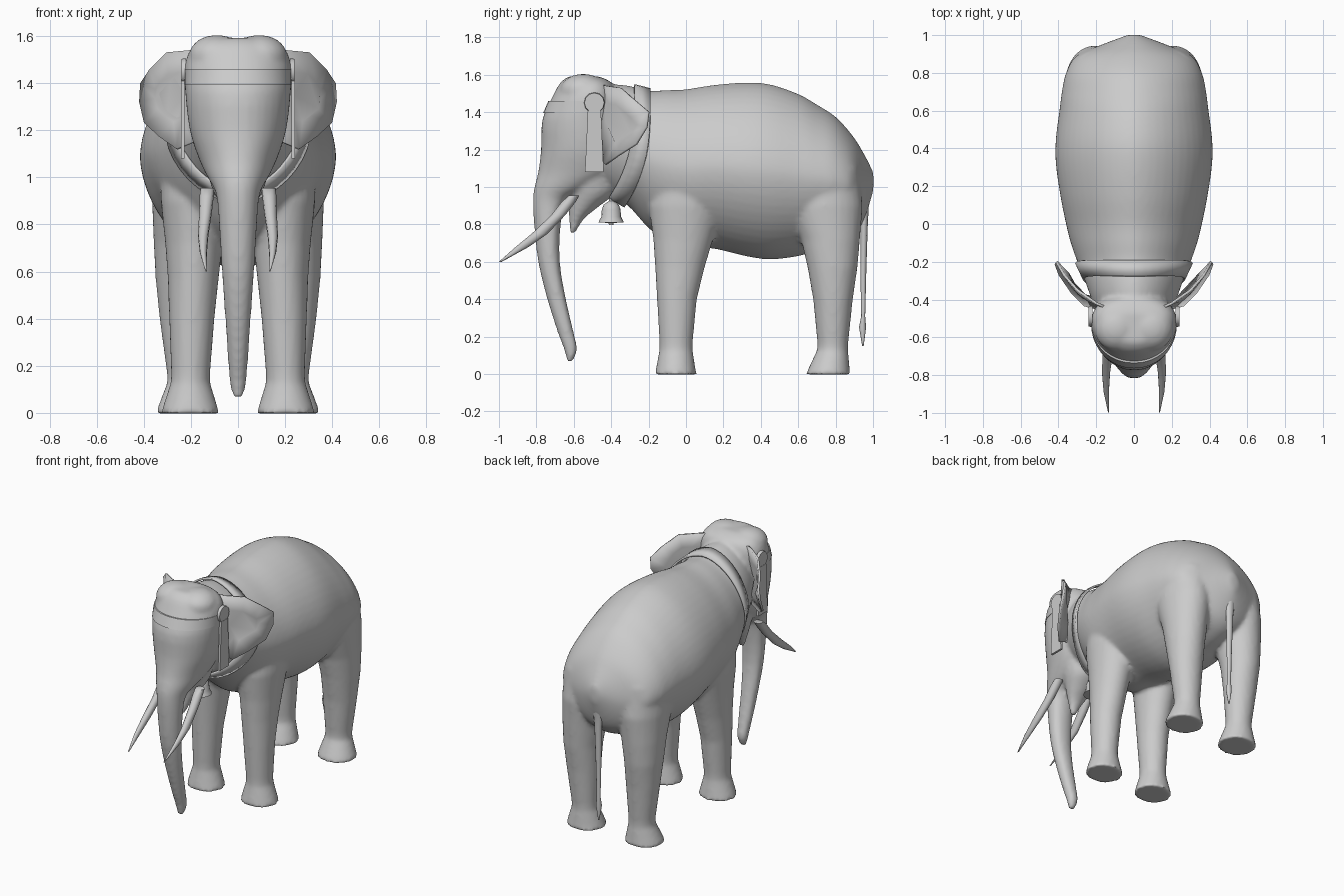
import bpy, bmesh, math
from mathutils import Matrix

grey = bpy.data.materials.new("warm_grey")
grey.diffuse_color = (0.6, 0.6, 0.6, 1)


def refine(sections, steps):
    """Smooth in-between sections along a spline."""
    out = []
    last = len(sections) - 1
    for i in range(last):
        quad = [sections[min(max(i + d, 0), last)] for d in (-1, 0, 1, 2)]
        for k in range(steps):
            t = k / steps
            out.append([0.5 * (2 * b + (c - a) * t + (2 * a - 5 * b + 4 * c - d) * t * t
                               + (3 * b - a - 3 * c + d) * t ** 3)
                        for a, b, c, d in zip(*quad)])
    return out + [sections[-1]]


def rounded(v, power):
    return math.copysign(abs(v) ** (2 / power), v)


def loft(bm, axis, sections, n=20, power=2.0, side=1, taper=0.0):
    """Closed tube. Section: position on axis, low, high, half width, centre x."""
    rings = []
    for pos, lo, hi, rx, *cx in sections:
        c = cx[0] if cx else 0
        ring = []
        for i in range(n):
            t = 2 * math.pi * i / n
            k = rounded(math.cos(t), power)
            x = c + rx * rounded(math.sin(t), power) * (1 + taper * k)
            w = (lo + hi) / 2 + (hi - lo) / 2 * k
            co = (side * x, pos, w) if axis == 'y' else (side * x, w, pos)
            ring.append(bm.verts.new(co))
        rings.append(ring)
    for a, b in zip(rings, rings[1:]):
        for i in range(n):
            j = (i + 1) % n
            bm.faces.new((a[i], a[j], b[j], b[i]))
    bm.faces.new(rings[0])
    bm.faces.new(rings[-1])


def finish(bm, name, angle=50):
    bmesh.ops.recalc_face_normals(bm, faces=bm.faces)
    me = bpy.data.meshes.new(name)
    bm.to_mesh(me)
    bm.free()
    me.materials.append(grey)
    ob = bpy.data.objects.new(name, me)
    bpy.context.collection.objects.link(ob)
    bpy.ops.object.select_all(action='DESELECT')
    ob.select_set(True)
    bpy.context.view_layer.objects.active = ob
    bpy.ops.object.shade_smooth_by_angle(angle=math.radians(angle))
    return ob


# Barrel of the body with neck and rump
skin = bmesh.new()
loft(skin, 'y', refine([
    (-0.52, 1.05, 1.50, 0.18), (-0.40, 0.96, 1.545, 0.225),
    (-0.30, 0.89, 1.54, 0.26), (-0.20, 0.78, 1.515, 0.30),
    (-0.10, 0.71, 1.518, 0.335), (0.0, 0.68, 1.522, 0.36),
    (0.15, 0.67, 1.545, 0.39), (0.32, 0.63, 1.558, 0.414),
    (0.45, 0.613, 1.548, 0.414), (0.60, 0.63, 1.497, 0.395),
    (0.70, 0.66, 1.44, 0.382), (0.80, 0.69, 1.375, 0.36),
    (0.89, 0.74, 1.275, 0.305), (0.95, 0.82, 1.18, 0.17),
    (1.002, 0.98, 1.08, 0.03)], 4), n=56, power=1.75)

# Head running down into the trunk
loft(skin, 'z', refine([
    (1.592, -0.625, -0.47, 0.13), (1.56, -0.67, -0.40, 0.185),
    (1.49, -0.71, -0.37, 0.222), (1.36, -0.768, -0.36, 0.222),
    (1.20, -0.775, -0.36, 0.203), (1.08, -0.79, -0.38, 0.165),
    (1.0, -0.81, -0.50, 0.128), (0.93, -0.818, -0.635, 0.092),
    (0.80, -0.812, -0.67, 0.08), (0.60, -0.79, -0.675, 0.068),
    (0.40, -0.742, -0.642, 0.054), (0.22, -0.685, -0.60, 0.042),
    (0.13, -0.652, -0.583, 0.035), (0.067, -0.637, -0.605, 0.022)],
    3), n=32, power=2.15, taper=0.12)

# Lower jaw
loft(skin, 'z', refine([
    (1.12, -0.70, -0.36, 0.15), (0.98, -0.64, -0.37, 0.12),
    (0.90, -0.63, -0.46, 0.085), (0.83, -0.625, -0.545, 0.05),
    (0.755, -0.62, -0.59, 0.02)], 3))

for s in (1, -1):
    # Crown lobe
    bmesh.ops.create_uvsphere(
        skin, u_segments=20, v_segments=12, radius=1,
        matrix=Matrix.Translation((s * 0.09, -0.55, 1.515)) @ Matrix.Diagonal((0.12, 0.125, 0.09, 1)))
    # Front leg
    loft(skin, 'z', [
        (-0.003, -0.168, 0.058, 0.122, 0.203), (0.02, -0.162, 0.052, 0.118, 0.203),
        (0.13, -0.142, 0.035, 0.083, 0.202), (0.17, -0.142, 0.036, 0.083, 0.201),
        (0.40, -0.155, 0.058, 0.096, 0.196),
        (0.57, -0.165, 0.10, 0.108, 0.19), (0.72, -0.175, 0.145, 0.122, 0.187),
        (0.90, -0.20, 0.20, 0.15, 0.178), (1.10, -0.17, 0.20, 0.15, 0.178)], n=28, side=s)
    # Hind leg
    loft(skin, 'z', [
        (-0.003, 0.642, 0.882, 0.128, 0.22), (0.02, 0.65, 0.876, 0.122, 0.22),
        (0.13, 0.702, 0.866, 0.085, 0.215), (0.17, 0.702, 0.868, 0.086, 0.216),
        (0.40, 0.68, 0.892, 0.108, 0.225),
        (0.57, 0.65, 0.917, 0.12, 0.23), (0.72, 0.615, 0.93, 0.135, 0.223),
        (0.90, 0.54, 0.945, 0.155, 0.21), (1.10, 0.56, 0.92, 0.15, 0.20)], n=28, side=s)

body = finish(skin, "body_head_and_legs")
remesh = body.modifiers.new("blend_parts", 'REMESH')
remesh.mode = 'VOXEL'
remesh.voxel_size = 0.014
remesh.use_smooth_shade = True
soften = body.modifiers.new("soften_joins", 'SMOOTH')
soften.factor = 0.5
soften.iterations = 5

# Tail with a tuft
bm = bmesh.new()
loft(bm, 'z', [
    (1.12, 0.93, 0.98, 0.05), (1.04, 0.93, 1.0, 0.05), (0.95, 0.925, 0.98, 0.042),
    (0.80, 0.932, 0.972, 0.026), (0.55, 0.932, 0.964, 0.019),
    (0.31, 0.937, 0.958, 0.013), (0.25, 0.925, 0.963, 0.02),
    (0.15, 0.942, 0.95, 0.004)], n=10)
finish(bm, "tail")

for s, label in ((1, "left"), (-1, "right")):
    # Tusk
    bm = bmesh.new()
    loft(bm, 'z', [
        (0.955, -0.625, -0.57, 0.03, 0.13), (0.92, -0.665, -0.59, 0.03, 0.133),
        (0.85, -0.72, -0.645, 0.027, 0.138), (0.75, -0.825, -0.74, 0.022, 0.148),
        (0.68, -0.91, -0.84, 0.015, 0.147), (0.60, -1.0, -0.985, 0.003, 0.135)],
        n=12, side=s)
    finish(bm, "tusk_" + label)

    # Ear: a folded leaf, its middle forward above and sunken below
    bm = bmesh.new()
    rim = [(0.11, -0.46, 1.55), (0.20, -0.42, 1.54), (0.30, -0.35, 1.53),
           (0.37, -0.27, 1.46), (0.41, -0.20, 1.40), (0.415, -0.21, 1.32),
           (0.395, -0.265, 1.23), (0.33, -0.36, 1.17), (0.26, -0.43, 1.12),
           (0.19, -0.45, 1.15), (0.18, -0.46, 1.35)]
    outer = [bm.verts.new((s * x, y, z)) for x, y, z in rim]
    inner = [bm.verts.new((s * (0.28 + (x - 0.28) * 0.5),
                           -0.35 + (y + 0.35) * 0.5 + (-0.02 if z > 1.34 else 0.015),
                           1.35 + (z - 1.35) * 0.5)) for x, y, z in rim]
    for i in range(len(rim)):
        j = (i + 1) % len(rim)
        bm.faces.new((outer[i], outer[j], inner[j], inner[i]))
    bm.faces.new(inner)
    ear = finish(bm, "ear_" + label)
    thick = ear.modifiers.new("thickness", 'SOLIDIFY')
    thick.thickness = 0.014
    thick.offset = 0

    # Round cheek ornament
    bm = bmesh.new()
    bmesh.ops.create_cone(
        bm, cap_ends=True, segments=12, radius1=0.056, radius2=0.053, depth=0.02,
        matrix=Matrix.Translation((s * 0.23, -0.49, 1.45)) @ Matrix.Rotation(s * math.pi / 2, 4, 'Y'))
    finish(bm, "cheek_disc_" + label, 30)

    # Hanging strap, wider at the foot
    bm = bmesh.new()
    bmesh.ops.create_cube(bm, size=1)
    for v in bm.verts:
        width = 0.10 if v.co.z < 0 else 0.07
        v.co = (s * (0.234 + v.co.x * 0.015), -0.49 + v.co.y * width, 1.245 + v.co.z * 0.33)
    finish(bm, "cheek_strap_" + label, 30)

# Headband hugging the forehead
bm = bmesh.new()
loft(bm, 'z', [(1.395, -0.764, -0.36, 0.225), (1.46, -0.736, -0.37, 0.225)],
     n=32, power=2.15, taper=0.12)
finish(bm, "headband", 30)

# Collar: a bowed band fitted around the neck
bm = bmesh.new()
n = 40
edges = []
for dy, rx, top, low in ((0.0, 0.312, 1.528, 0.89), (-0.085, 0.272, 1.55, 0.94)):
    ring = []
    for i in range(n):
        t = 2 * math.pi * i / n
        k = (1 - rounded(math.cos(t), 1.8)) / 2
        ring.append(bm.verts.new((rx * rounded(math.sin(t), 1.8),
                                  -0.19 + dy - 0.14 * k ** 3, top + (low - top) * k)))
    edges.append(ring)
for i in range(n):
    j = (i + 1) % n
    bm.faces.new((edges[0][i], edges[0][j], edges[1][j], edges[1][i]))
collar = finish(bm, "collar")
thick = collar.modifiers.new("thickness", 'SOLIDIFY')
thick.thickness = 0.012

# Bell under the neck
bm = bmesh.new()
loft(bm, 'z', [(z, -0.4 - r, -0.4 + r, r) for z, r in (
    (0.797, 0.012), (0.808, 0.014), (0.81, 0.067), (0.822, 0.063), (0.84, 0.053),
    (0.88, 0.05), (0.905, 0.04), (0.918, 0.022), (0.925, 0.012), (0.96, 0.012))], n=16)
finish(bm, "bell", 40)
